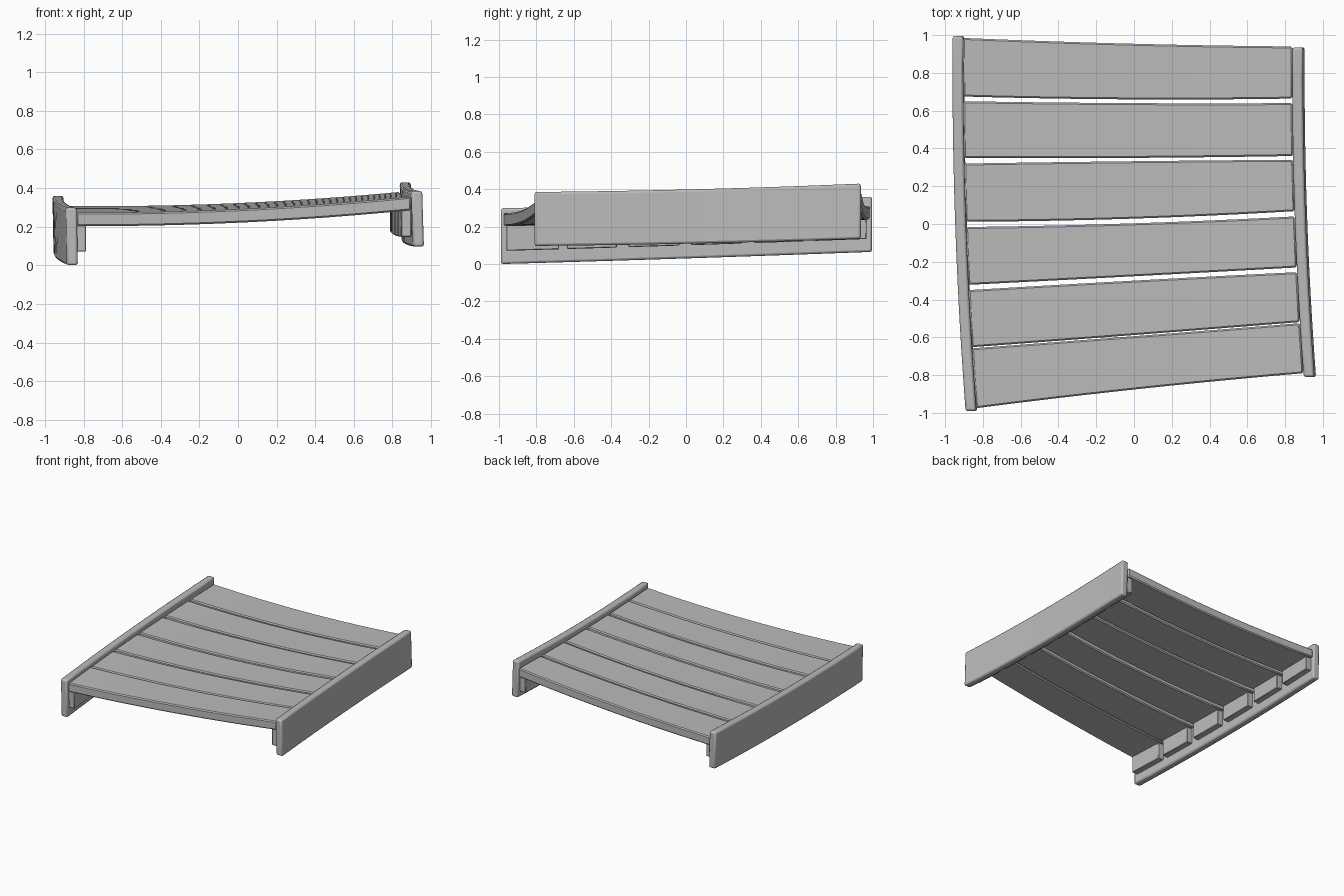
import bpy
import bmesh
import math

cube = bpy.data.objects.get("Cube")
if cube:
    bpy.data.objects.remove(cube, do_unlink=True)

grey = bpy.data.materials.new("plain_grey")
grey.use_nodes = True
GREY = (0.5, 0.5, 0.5, 1.0)
grey.diffuse_color = GREY
grey.node_tree.nodes["Principled BSDF"].inputs["Base Color"].default_value = GREY


def bend(vals, t):
    """Smooth curve through three values at t = 0, 0.5 and 1."""
    a, b, c = vals
    return a * (1 - t) * (1 - 2 * t) + 4 * b * t * (1 - t) + c * t * (2 * t - 1)


def loft(name, rings, bevel, segments=1):
    """Skin a row of four-cornered sections into a closed, bevelled bar."""
    bm = bmesh.new()
    rows = [[bm.verts.new(p) for p in ring] for ring in rings]
    for a, b in zip(rows, rows[1:]):
        for i in range(4):
            j = (i + 1) % 4
            bm.faces.new((a[i], a[j], b[j], b[i]))
    bm.faces.new(rows[0])
    bm.faces.new(rows[-1])
    bmesh.ops.recalc_face_normals(bm, faces=bm.faces)
    mesh = bpy.data.meshes.new(name)
    bm.to_mesh(mesh)
    bm.free()
    mesh.materials.append(grey)
    obj = bpy.data.objects.new(name, mesh)
    bpy.context.collection.objects.link(obj)
    mod = obj.modifiers.new("Bevel", "BEVEL")
    mod.width = bevel
    mod.segments = segments
    mod.limit_method = "ANGLE"
    mod.angle_limit = math.radians(40)
    bpy.ops.object.select_all(action="DESELECT")
    obj.select_set(True)
    bpy.context.view_layer.objects.active = obj
    bpy.ops.object.shade_smooth_by_angle(angle=math.radians(30))
    return obj


# Side rails: y range, outer face x, bottom z and top z (front, middle, back)
RAIL_WIDTH = 0.057
RAILS = {
    "right": dict(side=-1, y=(-0.99, 0.995), x=(-0.892, -0.947, -0.961),
                  bottom=(0.0, 0.03, 0.065), top=(0.298, 0.325, 0.36),
                  lean=0.006, cleat=0.07),
    "left": dict(side=1, y=(-0.81, 0.935), x=(0.955, 0.907, 0.895),
                 bottom=(0.097, 0.11, 0.135), top=(0.385, 0.40, 0.43),
                 lean=0.009, cleat=0.05),
}


def rail_t(r, y):
    return (y - r["y"][0]) / (r["y"][1] - r["y"][0])


def inner_x(r, y):
    return bend(r["x"], rail_t(r, y)) - r["side"] * RAIL_WIDTH


for label, r in RAILS.items():
    rings = []
    for k in range(13):
        t = k / 12
        y = r["y"][0] + t * (r["y"][1] - r["y"][0])
        outer = bend(r["x"], t)
        inner = outer - r["side"] * RAIL_WIDTH
        lo, hi = bend(r["bottom"], t), bend(r["top"], t)
        rings.append([(outer + r["lean"], y, lo), (inner + r["lean"], y, lo),
                      (inner, y, hi), (outer, y, hi)])
    loft(label + "_side_rail", rings, 0.012, 2)

# Planks: front edge and back edge y at the right end, middle and left end
PLANKS = [
    ((-0.975, -0.873, -0.79), (-0.658, -0.593, -0.525)),
    ((-0.652, -0.587, -0.519), (-0.35, -0.30, -0.255)),
    ((-0.322, -0.277, -0.23), (-0.016, 0.003, 0.04)),
    ((0.012, 0.028, 0.068), (0.32, 0.332, 0.34)),
    ((0.35, 0.35, 0.36), (0.65, 0.64, 0.64)),
    ((0.675, 0.66, 0.664), (0.985, 0.955, 0.94)),
]
THICK = 0.07


def deck_z(x, y):
    """Height of the warped deck surface."""
    return 0.29 + 0.044 * x + 0.03 * x * x + 0.0175 * (y + 0.9)


for n, (front, back) in enumerate(PLANKS, 1):
    rings = []
    for k in range(13):
        t = k / 12
        ring = []
        for edge, drop in ((front, THICK), (back, THICK), (back, 0), (front, 0)):
            y = bend(edge, t)
            x0 = inner_x(RAILS["right"], y)
            x1 = inner_x(RAILS["left"], y)
            x = x0 + t * (x1 - x0)
            ring.append((x, y, deck_z(x, y) - drop))
        rings.append(ring)
    loft("plank_%d" % n, rings, 0.008)

    # Support cleats under both ends of the plank
    for label, r in RAILS.items():
        end = 0 if r["side"] < 0 else 2
        y0, y1 = front[end] + 0.015, back[end] - 0.02
        rings = []
        for k in range(3):
            y = y0 + (y1 - y0) * k / 2
            wall = inner_x(r, y) + r["side"] * 0.003
            face = inner_x(r, y) - r["side"] * 0.05
            lo = bend(r["bottom"], rail_t(r, y)) + r["cleat"]
            hi = deck_z(face, y) - THICK + 0.01
            rings.append([(wall, y, lo), (face, y, lo), (face, y, hi), (wall, y, hi)])
        loft("%s_cleat_%d" % (label, n), rings, 0.004)
